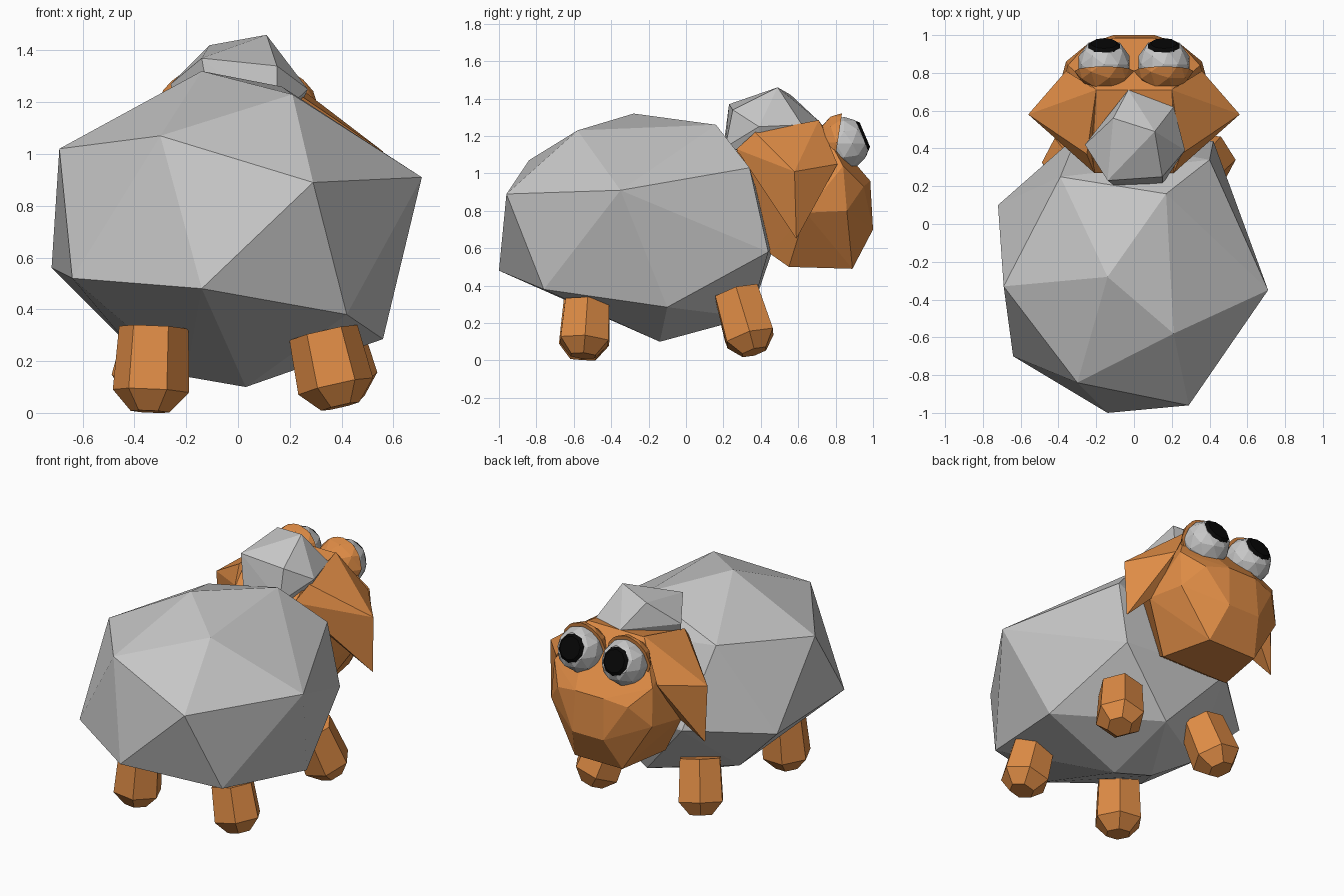
import bpy, bmesh, math
from mathutils import Vector, Matrix

if "Cube" in bpy.data.objects:
    bpy.data.objects.remove(bpy.data.objects["Cube"])


def material(name, rgb):
    m = bpy.data.materials.new(name)
    m.diffuse_color = (*rgb, 1)
    m.use_nodes = True
    m.node_tree.nodes["Principled BSDF"].inputs["Base Color"].default_value = m.diffuse_color
    return m


WOOL = material("wool_grey", (0.57, 0.57, 0.57))
SKIN = material("warm_orange", (0.73, 0.26, 0.06))
BLACK = material("pupil_black", (0.002, 0.002, 0.002))


def finish(name, bm, mat):
    bmesh.ops.recalc_face_normals(bm, faces=bm.faces)
    me = bpy.data.meshes.new(name)
    bm.to_mesh(me)
    bm.free()
    me.materials.append(mat)
    ob = bpy.data.objects.new(name, me)
    bpy.context.collection.objects.link(ob)
    return ob


def hull(name, pts, mat):
    """Faceted convex lump through the given corners."""
    bm = bmesh.new()
    vs = [bm.verts.new(p) for p in pts]
    r = bmesh.ops.convex_hull(bm, input=vs)
    loose = {g for g in r["geom_interior"] + r["geom_unused"]
             if isinstance(g, bmesh.types.BMVert)}
    bmesh.ops.delete(bm, geom=list(loose), context="VERTS")
    return finish(name, bm, mat)


def mirrored(pts):
    return pts + [(-x, y, z) for x, y, z in pts]


# Woolly body
hull("body", [
    (-.14, -.28, 1.32), (.21, -.58, 1.23), (.71, -.35, .91), (.29, -.96, .89),
    (-.30, -.84, 1.07), (-.14, -1.0, .48), (-.69, -.33, 1.02), (-.64, -.70, .52),
    (.42, -.76, .38), (.56, -.10, .285), (.03, -.14, .10), (-.72, .10, .56),
    (.17, .16, 1.26), (-.39, .25, 1.10), (.40, .34, 1.03), (.42, .44, .58),
    (-.30, .47, .61), (.04, .34, .23), (-.42, .05, .26), (-.20, -.08, .14)], WOOL)

# Wool tuft on the head
hull("wool_tuft", [
    (.11, .49, 1.46), (-.11, .56, 1.42), (-.26, .42, 1.27), (-.14, .23, 1.37),
    (.15, .25, 1.34), (.27, .39, 1.25), (-.03, .71, 1.28), (.21, .62, 1.26),
    (.15, .21, 1.14), (-.10, .20, 1.14), (-.22, .38, 1.10), (.20, .40, 1.10)], WOOL)

# Head
hull("head", mirrored([
    (.20, .71, 1.28), (.22, .37, 1.21), (.21, .27, 1.12), (.10, .985, .96),
    (.25, .95, .93), (.35, .84, 1.04), (.11, 1.0, .70), (.36, .86, .80),
    (.17, .89, .49), (.24, .55, .50), (.42, .64, .79), (.18, .45, .57)]), SKIN)

# Ears flaring from the crown and drooping to a point
for side, label in ((1, "right"), (-1, "left")):
    hull(label + "_ear", [(side * x, y, z) for x, y, z in [
        (.56, .58, 1.01), (.55, .59, .65), (.36, .81, 1.05), (.21, .27, 1.13),
        (.25, .37, 1.22), (.20, .71, 1.285), (.34, .45, .88), (.40, .66, .80)]], SKIN)

# Eyes, eyelids and pupils
for side, label in ((1, "right"), (-1, "left")):
    c = Vector((side * .158, .845, 1.16))
    n = Vector((0, .92, .39)).normalized()
    bm = bmesh.new()
    bmesh.ops.create_icosphere(bm, subdivisions=2, radius=.142,
                               matrix=Matrix.Translation(c))
    cut = bmesh.ops.bisect_plane(bm, geom=bm.verts[:] + bm.edges[:] + bm.faces[:],
                                 plane_co=c + n * .105, plane_no=n, clear_outer=True)
    rim = [e for e in cut["geom_cut"] if isinstance(e, bmesh.types.BMEdge)]
    bmesh.ops.contextual_create(bm, geom=rim)
    finish(label + "_eye", bm, WOOL)

    bm = bmesh.new()
    bmesh.ops.create_icosphere(bm, subdivisions=2, radius=.163,
                               matrix=Matrix.Translation(c + Vector((0, .01, .005))))
    cut = bmesh.ops.bisect_plane(bm, geom=bm.verts[:] + bm.edges[:] + bm.faces[:],
                                 plane_co=c + Vector((0, -.035, 0)),
                                 plane_no=(0, 1, -.15), clear_outer=True)
    rim = [e for e in cut["geom_cut"] if isinstance(e, bmesh.types.BMEdge)]
    bmesh.ops.contextual_create(bm, geom=rim)
    finish(label + "_eyelid", bm, SKIN)

    bm = bmesh.new()
    bmesh.ops.create_cone(bm, cap_ends=True, segments=10, radius1=.089, radius2=.07,
                          depth=.018, matrix=Matrix.Translation(c + n * .112)
                          @ n.to_track_quat("Z", "Y").to_matrix().to_4x4())
    finish(label + "_pupil", bm, BLACK)


# Legs: six-sided posts with a tapered hoof end
def leg(name, top, foot, spin):
    top, foot = Vector(top), Vector(foot)
    axis = (foot - top).normalized()
    turn = axis.to_track_quat("Z", "Y").to_matrix()
    length = (foot - top).length
    pts = []
    for d, r in ((0, .135), (length - .08, .148), (length, .075)):
        for i in range(6):
            a = spin + i * math.tau / 6
            pts.append(top + turn @ Vector((r * math.cos(a), r * math.sin(a), d)))
    hull(name, pts, SKIN)


leg("back_right_leg", (.33, -.53, .31), (.395, -.55, .025), .2)
leg("back_left_leg", (-.325, -.53, .33), (-.34, -.55, .005), .5)
leg("front_right_leg", (.33, .27, .36), (.415, .365, .045), .3)
leg("front_left_leg", (-.29, .27, .36), (-.36, .36, .045), .6)
